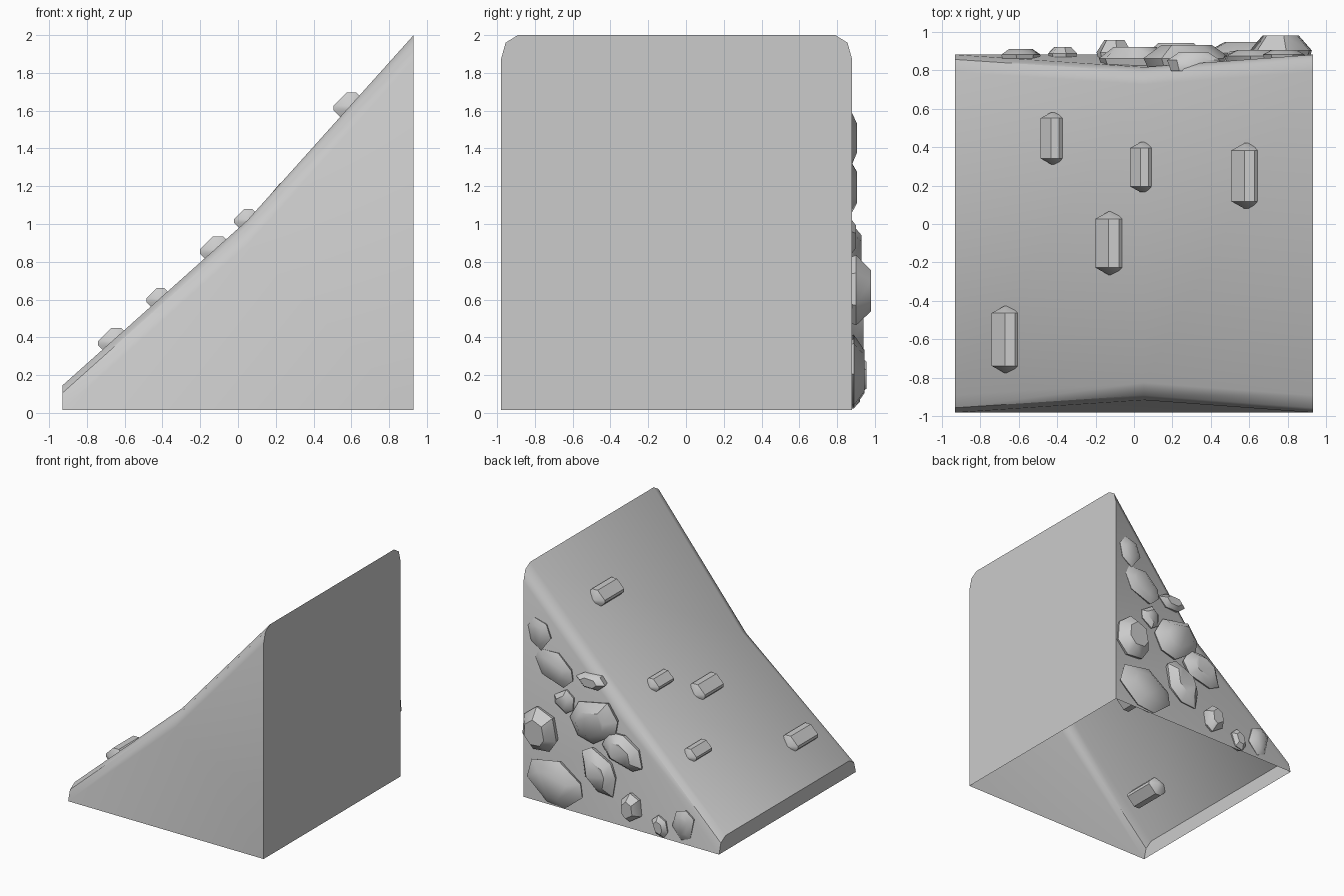
import bpy, bmesh, math, random
from mathutils import Matrix

random.seed(4)
if "Cube" in bpy.data.objects:
    bpy.data.objects.remove(bpy.data.objects["Cube"], do_unlink=True)

# Single stone colour
stone = bpy.data.materials.new("stone_grey")
stone.use_nodes = True
GREY = (0.6, 0.6, 0.6, 1)
stone.diffuse_color = GREY
stone.node_tree.nodes["Principled BSDF"].inputs["Base Color"].default_value = GREY


def finish(bm, name, angle):
    """Turn a bmesh into a smooth-by-angle object."""
    bmesh.ops.recalc_face_normals(bm, faces=bm.faces)
    mesh = bpy.data.meshes.new(name)
    bm.to_mesh(mesh)
    bm.free()
    mesh.materials.append(stone)
    obj = bpy.data.objects.new(name, mesh)
    bpy.context.collection.objects.link(obj)
    bpy.ops.object.select_all(action='DESELECT')
    obj.select_set(True)
    bpy.context.view_layer.objects.active = obj
    bpy.ops.object.shade_smooth_by_angle(angle=math.radians(angle))
    return obj


# Ramp body: an open-bottomed wedge with rounded long edges and a slight dip
FLOOR, MID_Y, HALF_Y, HALF_X = 0.015, -0.05, 0.93, 0.93
ROUND = [(0, 0.13), (0.025, 0.04), (0.09, 0)]     # inset, drop


def build_ramp():
    bm = bmesh.new()
    rings = []
    for x, top, pinch in [(-HALF_X, 0.145, 0), (0.05, 1.02, 0.065), (HALF_X, 2, 0)]:
        front = [bm.verts.new((x, MID_Y - HALF_Y + pinch + i, top - d)) for i, d in ROUND]
        back = [bm.verts.new((x, MID_Y + HALF_Y - pinch - i, top - d)) for i, d in reversed(ROUND)]
        rings.append(front + back)
    low, mid, high = rings
    # Slope and rounded edges
    for a, b in [(low, mid), (mid, high)]:
        for i in range(len(a) - 1):
            bm.faces.new((a[i], a[i + 1], b[i + 1], b[i]))
    # Side walls lean in towards the dip
    corners = []
    for end, side in [(0, -1), (-1, 1)]:
        corner = bm.verts.new((HALF_X, MID_Y + side * HALF_Y, FLOOR))
        bm.faces.new((low[end], corner, mid[end]))
        bm.faces.new((corner, high[end], mid[end]))
        corners.append(corner)
    # Short toe wall and tall end wall
    bm.faces.new(low)
    bm.faces.new([corners[0]] + high + [corners[1]])
    finish(bm, "ramp_body", 46)


def build_brick(i, x, y, top, width, length):
    """Chamfered brick poking out of the slope."""
    height, stretch = width * 0.85, 1.8
    bm = bmesh.new()
    bmesh.ops.create_cube(bm, size=1)
    bmesh.ops.scale(bm, vec=(width, length * stretch, height), verts=bm.verts)
    bmesh.ops.bevel(bm, geom=bm.edges[:], offset=width * 0.36, segments=1,
                    affect='EDGES', profile=0.5)
    bmesh.ops.scale(bm, vec=(1, 1 / stretch, 1), verts=bm.verts)
    bmesh.ops.translate(bm, vec=(x + width / 2, y, top - height / 2), verts=bm.verts)
    finish(bm, f"slope_brick_{i}", 40)


def build_rock(i, x, z, length, width, tilt, peak):
    """Faceted rock set in the back wall: buried ring, wide rim, small flat cap."""
    wall = MID_Y + HALF_Y - 0.065 * min(z / 0.9, (HALF_X - x) / 0.88)
    sides = 7 if length > 0.3 else 6
    turn = Matrix.Rotation(math.radians(tilt), 2)
    outline = []
    for k in range(sides):
        a = math.tau * (k + random.uniform(-0.2, 0.2)) / sides
        r = random.uniform(0.98, 1.1) / 2
        outline.append((math.sin(a) * r * width, math.cos(a) * r * length))
    bm = bmesh.new()
    rings = []
    for y, s in [(wall - 0.04, 0.85), (wall + (peak - wall) * 0.3, 1), (peak, 0.58)]:
        ring = []
        for u, v in outline:
            px = x - s * (u * math.cos(math.radians(tilt)) + v * math.sin(math.radians(tilt)))
            pz = z + s * (v * math.cos(math.radians(tilt)) - u * math.sin(math.radians(tilt)))
            ring.append(bm.verts.new((min(px, HALF_X), y, max(pz, 0))))
        rings.append(ring)
    for a, b in zip(rings, rings[1:]):
        for k in range(sides):
            n = (k + 1) % sides
            bm.faces.new((a[k], a[n], b[n], b[k]))
    bm.faces.new(rings[0])
    bm.faces.new(rings[-1])
    finish(bm, f"back_rock_{i}", 42)


build_ramp()

# Bricks: left edge x, centre y, top z, width, length
BRICKS = [
    (-0.485, 0.445, 0.66, 0.15, 0.27),
    (-0.02, 0.295, 1.08, 0.15, 0.26),
    (-0.2, -0.1, 0.935, 0.19, 0.33),
    (0.505, 0.25, 1.695, 0.19, 0.34),
    (-0.74, -0.6, 0.45, 0.19, 0.35),
]
for i, brick in enumerate(BRICKS, 1):
    build_brick(i, *brick)

# Rocks: centre x, centre z, length, width, tilt, outermost y
ROCKS = [
    (0.78, 1.46, 0.27, 0.21, -15, 0.905),
    (0.64, 1.2, 0.38, 0.25, 117, 0.905),
    (0.31, 1.16, 0.26, 0.14, 90, 0.89),
    (0.55, 0.93, 0.2, 0.19, 0, 0.9),
    (0.76, 0.64, 0.38, 0.33, -5, 0.98),
    (0.27, 0.83, 0.46, 0.36, 70, 0.93),
    (0, 0.64, 0.38, 0.27, 115, 0.92),
    (0.22, 0.42, 0.42, 0.29, 145, 0.94),
    (0.62, 0.22, 0.53, 0.38, 110, 0.945),
    (-0.1, 0.2, 0.24, 0.19, 0, 0.955),
    (-0.37, 0.11, 0.18, 0.14, 160, 0.92),
    (-0.59, 0.18, 0.26, 0.2, 10, 0.91),
]
for i, rock in enumerate(ROCKS, 1):
    build_rock(i, *rock)
